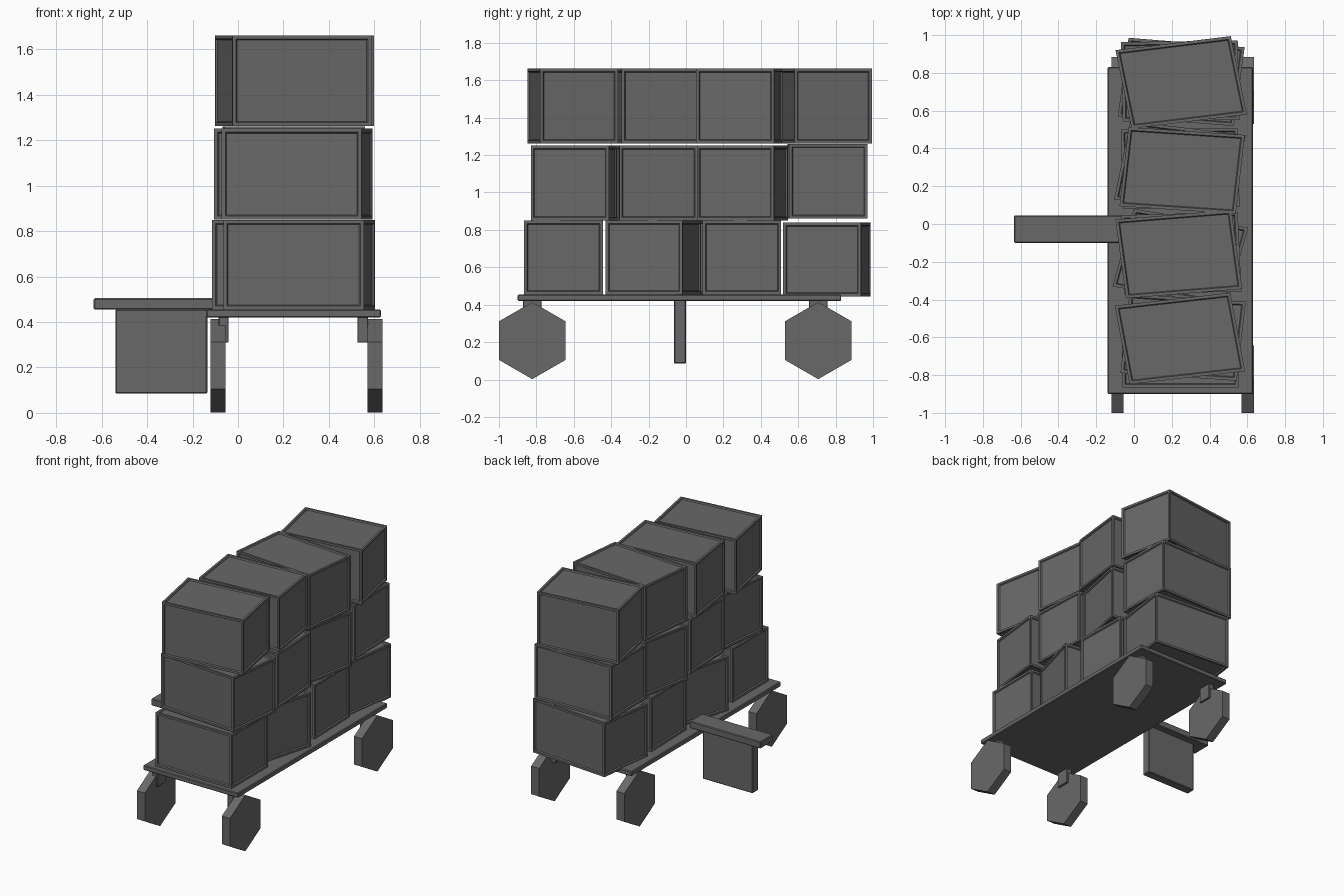
import bpy, bmesh
from math import radians, cos, sin, pi
from mathutils import Matrix, Vector

cube = bpy.data.objects.get("Cube")
if cube:
    bpy.data.objects.remove(cube, do_unlink=True)

grey = bpy.data.materials.new("dark_grey")
grey.use_nodes = True
GREY = (0.14, 0.14, 0.14, 1)
grey.diffuse_color = GREY
grey.node_tree.nodes["Principled BSDF"].inputs["Base Color"].default_value = GREY


def finish(name, bm, origin=(0, 0, 0)):
    bmesh.ops.recalc_face_normals(bm, faces=bm.faces)
    mesh = bpy.data.meshes.new(name)
    bm.to_mesh(mesh)
    bm.free()
    mesh.materials.append(grey)
    obj = bpy.data.objects.new(name, mesh)
    obj.location = origin
    bpy.context.collection.objects.link(obj)
    return obj


def slab(name, x, y, z, bevel=0.005):
    """Block spanning the given x, y and z ranges, with chamfered edges."""
    lo, hi = Vector((x[0], y[0], z[0])), Vector((x[1], y[1], z[1]))
    bm = bmesh.new()
    bmesh.ops.create_cube(bm, size=1)
    bmesh.ops.scale(bm, vec=hi - lo, verts=bm.verts)
    bmesh.ops.bevel(bm, geom=bm.edges[:], offset=bevel, segments=1, affect='EDGES')
    return finish(name, bm, (lo + hi) / 2)


def crate(name, x, y, base, height, angle):
    """Crate with recessed panels, turned and slightly skewed on the cart."""
    bm = bmesh.new()
    bmesh.ops.create_cube(bm, size=1)
    bmesh.ops.scale(bm, vec=(0.618, 0.42, height), verts=bm.verts)
    panels = bm.faces[:]
    bmesh.ops.inset_individual(bm, faces=panels, thickness=0.022)
    bmesh.ops.inset_individual(bm, faces=panels, thickness=0.007, depth=-0.009)
    c, s, stretch = cos(radians(angle)), sin(radians(angle)), 1.3
    turn = Matrix(((c, -s * stretch, 0), (s / stretch, c, 0), (0, 0, 1)))
    bmesh.ops.transform(bm, matrix=turn.to_4x4(), verts=bm.verts)
    finish(name, bm, (x, y, base + height / 2))


def wheel(name, x, y):
    """Six-sided wheel standing on a corner, axle along x."""
    bm = bmesh.new()
    bmesh.ops.create_cone(bm, cap_ends=True, segments=6, radius1=0.206,
                          radius2=0.206, depth=0.065)
    for v in bm.verts:
        v.co = Vector((v.co.z, v.co.x, v.co.y))
    # Put a corner at the bottom whatever the starting corner was
    if max(v.co.z for v in bm.verts) < 0.2:
        bmesh.ops.rotate(bm, matrix=Matrix.Rotation(pi / 6, 3, 'X'), verts=bm.verts)
    finish(name, bm, (x, y, 0.208))


# Cart bed, side plank and hanging panel
slab("cart_bed", (-0.14, 0.63), (-0.9, 0.83), (0.42, 0.455))
slab("side_plank", (-0.635, -0.06), (-0.1, 0.045), (0.455, 0.505))
slab("hanging_panel", (-0.54, -0.135), (-0.065, 0.0), (0.085, 0.456))

# Wheels with brackets on their inner sides
for end, y in (("front", -0.822), ("back", 0.707)):
    for side, x, bracket in (("right", -0.0875, (-0.085, -0.042)),
                             ("left", 0.6025, (0.525, 0.572))):
        wheel(f"{end}_{side}_wheel", x, y)
        slab(f"{end}_{side}_bracket", bracket, (y - 0.05, y + 0.05), (0.31, 0.422), 0.003)

# Three layers of crates, front to back: x, y, turn
layers = {
    "bottom": (0.455, 0.394, ((0.245, -0.655, 0), (0.245, -0.175, -12),
                              (0.245, 0.295, 1), (0.25, 0.752, -6))),
    "middle": (0.851, 0.4, ((0.26, -0.6, -5), (0.25, -0.155, 2),
                            (0.243, 0.3, -9), (0.245, 0.757, 1))),
    "top": (1.262, 0.4, ((0.243, -0.606, 8.3), (0.237, -0.16, 6),
                         (0.255, 0.283, -5), (0.25, 0.75, 9))),
}
shift = {"bottom": -0.01, "middle": 0.009, "top": 0}
for layer, (base, height, spots) in layers.items():
    for i, (x, y, angle) in enumerate(spots):
        lift = shift[layer] if i == 3 else 0
        crate(f"{layer}_crate_{i + 1}", x, y, base + lift, height, angle)
